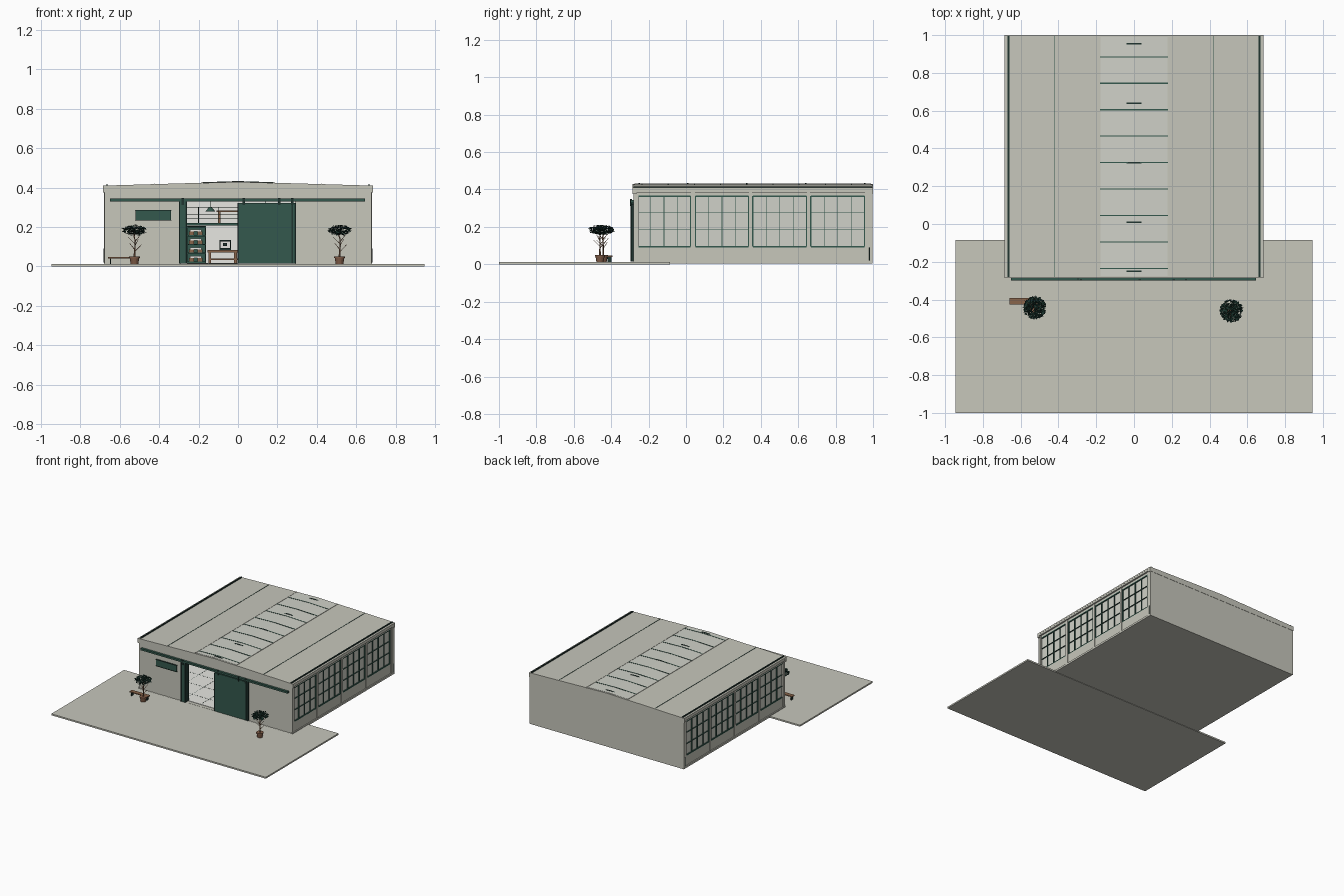
import bpy, bmesh, math, random
from mathutils import Vector, Matrix

if "Cube" in bpy.data.objects:
    bpy.data.objects.remove(bpy.data.objects["Cube"])

random.seed(4)

def mat(name, *c):
    m = bpy.data.materials.new(name)
    m.diffuse_color = (*c, 1)
    m.use_nodes = True
    m.node_tree.nodes["Principled BSDF"].inputs["Base Color"].default_value = m.diffuse_color
    return m

WALL = mat("warm grey concrete", 0.57, 0.57, 0.50)
PALE = mat("pale plaster", 0.80, 0.80, 0.76)
GLASS = mat("pale glass", 0.63, 0.64, 0.58)
GREEN = mat("door green", 0.034, 0.098, 0.074)
DARK = mat("dark steel green", 0.014, 0.035, 0.029)
LEAF = mat("leaf green", 0.012, 0.040, 0.030)
WOOD = mat("timber brown", 0.25, 0.13, 0.07)
POT = mat("terracotta", 0.22, 0.11, 0.065)

def finish(name, bm, m):
    bmesh.ops.recalc_face_normals(bm, faces=bm.faces)
    me = bpy.data.meshes.new(name)
    bm.to_mesh(me)
    bm.free()
    me.materials.append(m)
    o = bpy.data.objects.new(name, me)
    bpy.context.collection.objects.link(o)
    return o

def boxes(name, m, *specs):
    """Each spec is x0, x1, y0, y1, z0, z1."""
    bm = bmesh.new()
    for x0, x1, y0, y1, z0, z1 in specs:
        mx = Matrix.Translation(((x0+x1)/2, (y0+y1)/2, (z0+z1)/2)) @ Matrix.Diagonal((x1-x0, y1-y0, z1-z0, 1))
        bmesh.ops.create_cube(bm, size=1, matrix=mx)
    return finish(name, bm, m)

def prism(name, m, pts, y0, y1):
    """Extrude an x/z profile along y."""
    bm = bmesh.new()
    f = bm.faces.new([bm.verts.new((x, y0, z)) for x, z in pts])
    g = bmesh.ops.extrude_face_region(bm, geom=[f])
    bmesh.ops.translate(bm, vec=(0, y1-y0, 0), verts=[v for v in g["geom"] if isinstance(v, bmesh.types.BMVert)])
    return finish(name, bm, m)

def rods(name, m, segs, n=6):
    """Tapered rods: start, end, r0, r1."""
    bm = bmesh.new()
    for a, b, r0, r1 in segs:
        a, b = Vector(a), Vector(b)
        q = (b-a).to_track_quat('Z', 'Y').to_matrix().to_4x4()
        bmesh.ops.create_cone(bm, cap_ends=True, segments=n, radius1=r0, radius2=r1,
                              depth=(b-a).length, matrix=Matrix.Translation((a+b)/2) @ q)
    return finish(name, bm, m)

def roof_z(x):
    return 0.430 - 0.020 * abs(x) / 0.685

# forecourt and floor
boxes("forecourt_slab", WALL, (-.945, .945, -1, -.085, 0, .012))
boxes("foundation", WALL, (-.68, .68, -.283, .995, .003, .013))
boxes("floor_finish", PALE, (-.655, .655, -.255, .965, .013, .016))
joints = [(x-.001, x+.001, -.255, .965, .016, .0165) for x in (-.45, -.3, -.15, 0, .15, .3, .45)]
joints += [(-.655, .655, y-.001, y+.001, .016, .0165) for y in (-.15, 0, .15, .3, .45, .6, .75)]
boxes("floor_joints", DARK, *joints)

# front wall with doorway, back wall
boxes("front_wall", WALL, (-.675, -.29, -.28, -.255, .01, .40), (.29, .675, -.28, -.255, .01, .40),
      (-.29, .29, -.28, -.255, .33, .40))
boxes("back_wall", WALL, (-.68, .68, .97, .998, .003, .40))
boxes("back_wall_lining", PALE, (-.655, .655, .964, .97, .016, .395))

# side walls with four windows each
bays = [(-.26, .025), (.05, .335), (.357, .645), (.667, .955)]
zb, zt = .095, .365
for s, side in ((-1, "left"), (1, "right")):
    def sx(a, b):
        return (min(s*a, s*b), max(s*a, s*b))
    boxes(side+"_sill_wall", WALL, (*sx(.655, .672), -.28, .99, .01, zb))
    boxes(side+"_head_wall", WALL, (*sx(.655, .672), -.28, .99, zt, .40))
    edges = [-.283] + [v for b in bays for v in b] + [.995]
    boxes(side+"_pilasters", WALL, *[(*sx(.655, .676), edges[i]+.003, edges[i+1]-.003, .01, .40) for i in range(0, 10, 2)])
    boxes(side+"_plinth", WALL, (*sx(.655, .680), -.283, .995, .005, .018))
    boxes(side+"_window_glass", GLASS, *[(*sx(.660, .664), a-.003, b+.003, zb, zt) for a, b in bays])
    bars = []
    for a, b in bays:
        for k in range(5):
            y, w = a+(b-a)*k/4, (.004 if k in (0, 4) else .002)
            bars.append((*sx(.658, .672), y-w, y+w, zb, zt))
        for k in range(4):
            z, w = zb+(zt-zb)*k/3, (.004 if k in (0, 3) else .0015)
            bars.append((*sx(.658, .672), a, b, z-w, z+w))
    boxes(side+"_window_bars", GREEN, *bars)
    boxes(side+"_eave_beam", WALL, (*sx(.655, .684), -.285, 1, .385, .405))
    boxes(side+"_gutter", DARK, (*sx(.660, .670), -.28, .995, .405, .417))
    # thin roof seam and corner downpipe
    boxes(side+"_roof_seam", GREEN, (*sx(.4215, .4245), -.28, .995, .41, roof_z(.423)+.002))
    rods(side+"_downpipe", DARK, [((s*.679, .982, .02), (s*.679, .982, .09), .003, .003)])

# roof slopes with a gap for the ridge skylight
for s, side in ((-1, "left"), (1, "right")):
    prism(side+"_roof", WALL, [(s*.685, .398), (s*.685, roof_z(.685)), (s*.18, roof_z(.18)), (s*.18, .410)], -.285, 1)
for y0, y1, nm in ((-.285, -.265, "front"), (.98, 1, "back")):
    prism(nm+"_gable", WALL, [(-.685, .375), (.685, .375), (.685, .409), (0, .429), (-.685, .409)], y0, y1)
prism("skylight_glass", GLASS, [(-.18, .418), (0, .424), (.18, .418), (.18, .4255), (0, .431), (-.18, .4255)], -.275, .99)
for k in range(9):
    y = -.235 + .14*k
    prism("skylight_bar", GREEN, [(-.18, .420), (0, .425), (.18, .420), (.18, .4275), (0, .433), (-.18, .4275)], y-.003, y+.003)
boxes("skylight_curbs", WALL, (-.184, -.178, -.28, .995, .41, .4275), (.178, .184, -.28, .995, .41, .4275))

# trusses, their ridge plates just break through the roof
for y in (-.25, .01, .325, .64, .955):
    prism("truss_ridge_plate", DARK, [(-.055, .425), (.055, .425), (.03, .4325), (0, .434), (-.03, .4325)], y-.004, y+.004)
    if 0 < y < .9:
        segs = [((-.65, y, .375), (.65, y, .375), .004, .004)]
        for k in range(-4, 4):
            segs.append(((k*.16, y, .375), (k*.16+.08, y, .41), .0025, .0025))
            segs.append(((k*.16+.08, y, .41), (k*.16+.16, y, .375), .0025, .0025))
        rods("roof_truss", DARK, segs)

# sliding door, jamb and rail
boxes("sliding_door", GREEN, (0, .29, -.293, -.283, .016, .322))
boxes("door_edge_frame", DARK, (-.003, .004, -.295, -.282, .016, .322), (.272, .278, -.295, -.282, .016, .322),
      (.286, .293, -.295, -.282, .016, .322))
boxes("door_jamb", GREEN, (-.297, -.262, -.293, -.25, .014, .33))
boxes("jamb_edges", DARK, (-.299, -.293, -.296, -.25, .014, .345), (-.266, -.259, -.296, -.25, .014, .33))
boxes("door_rail", GREEN, (-.65, .645, -.298, -.28, .329, .344))
boxes("door_hangers", DARK, *[(x-.006, x+.006, -.3, -.29, .312, .348) for x in (.03, .21, .275, -.28)])

# sign board, blank
boxes("sign_board", GREEN, (-.52, -.34, -.288, -.28, .235, .286))
boxes("sign_frame", DARK, (-.522, -.338, -.29, -.28, .234, .237), (-.522, -.338, -.29, -.28, .284, .287))

# bench
boxes("bench", WOOD, (-.66, -.50, -.425, -.392, .040, .047))
boxes("bench_legs", DARK, *[(x, x+.006, -.42, -.397, .012, .040) for x in (-.65, -.516)])

# potted trees
for x, y, nm in ((-.525, -.443, "left"), (.515, -.46, "right")):
    rods(nm+"_pot", POT, [((x, y, .012), (x, y, .047), .019, .025), ((x, y, .043), (x, y, .050), .027, .027)], 16)
    limbs = [((x, y, .05), (x+.003, y, .10), .005, .0035), ((x+.003, y, .10), (x, y, .17), .0035, .002)]
    for k in range(7):
        a, z = k*2.4, .075 + .010*k
        e = (x+.035*math.cos(a), y+.035*math.sin(a), z+.035)
        limbs.append(((x+.002, y, z), e, .002, .001))
    rods(nm+"_trunk", WOOD, limbs, 5)
    bm = bmesh.new()
    for k in range(420):
        a, r = random.uniform(0, 2*math.pi), .058*math.sqrt(random.random())
        h = .027*math.sqrt(max(.12, 1-(r/.062)**2))
        c = Matrix.Translation((x+r*math.cos(a), y+r*math.sin(a), .183+random.uniform(-h, h)))
        rot = Matrix.Rotation(random.uniform(0, 6.28), 4, 'Z') @ Matrix.Rotation(random.uniform(-.9, .9), 4, 'X')
        pts = [(-.009, 0, 0), (0, -.0045, .001), (.009, 0, 0), (0, .0045, .001)]
        bm.faces.new([bm.verts.new(c @ rot @ Vector(p)) for p in pts])
    finish(nm+"_foliage", bm, LEAF)

# interior: mezzanine with railing
boxes("mezzanine_deck", GREEN, (-.65, .65, .60, .96, .208, .220))
boxes("mezzanine_posts", DARK, *[(x-.006, x+.006, .61, .622, .016, .208) for x in (-.62, -.28, .1, .6)])
boxes("mezzanine_railing", DARK, *[(-.65, .65, .603, .607, z, z+.003) for z in (.24, .26, .298)],
      *[(x/10-.002, x/10+.002, .603, .607, .22, .3) for x in range(-6, 7)])
boxes("mezzanine_table", WOOD, (-.11, .12, .72, .82, .276, .284), (-.10, -.09, .73, .74, .22, .276),
      (.10, .11, .73, .74, .22, .276))

# shelving with boxes
levels = (.018, .063, .108, .153, .196)
boxes("shelf_unit", GREEN, (-.262, -.256, .5, .58, .016, .206), (-.168, -.162, .5, .58, .016, .206),
      (-.26, -.164, .576, .58, .016, .206), *[(-.26, -.164, .5, .58, z, z+.007) for z in levels])
boxes("stored_boxes", WOOD, *[(x, x+.026, .505, .56, z+.007, z+.024) for z in levels[:4] for x in (-.248, -.205)])
boxes("stored_paper", PALE, *[(-.243, -.185, .51, .55, z+.024, z+.034) for z in levels[:4]])

# workbench with machine
boxes("workbench", WOOD, (-.155, .14, .38, .50, .072, .084), (-.145, .13, .39, .49, .034, .041),
      *[(x, x+.014, y, y+.014, .016, .072) for x in (-.15, -.02, .121) for y in (.385, .481)])
boxes("bench_machine", DARK, (-.095, -.035, .42, .47, .084, .094), (-.095, -.035, .42, .47, .128, .134),
      (-.095, -.089, .42, .47, .09, .13), (-.041, -.035, .42, .47, .09, .13), (-.075, -.055, .43, .45, .105, .12))

# pendant lamps
for x in (-.14, .14):
    rods("pendant_lamp", GREEN, [((x, .2, .28), (x, .2, .302), .024, .006), ((x, .2, .30), (x, .2, .415), .0015, .0015)], 16)
